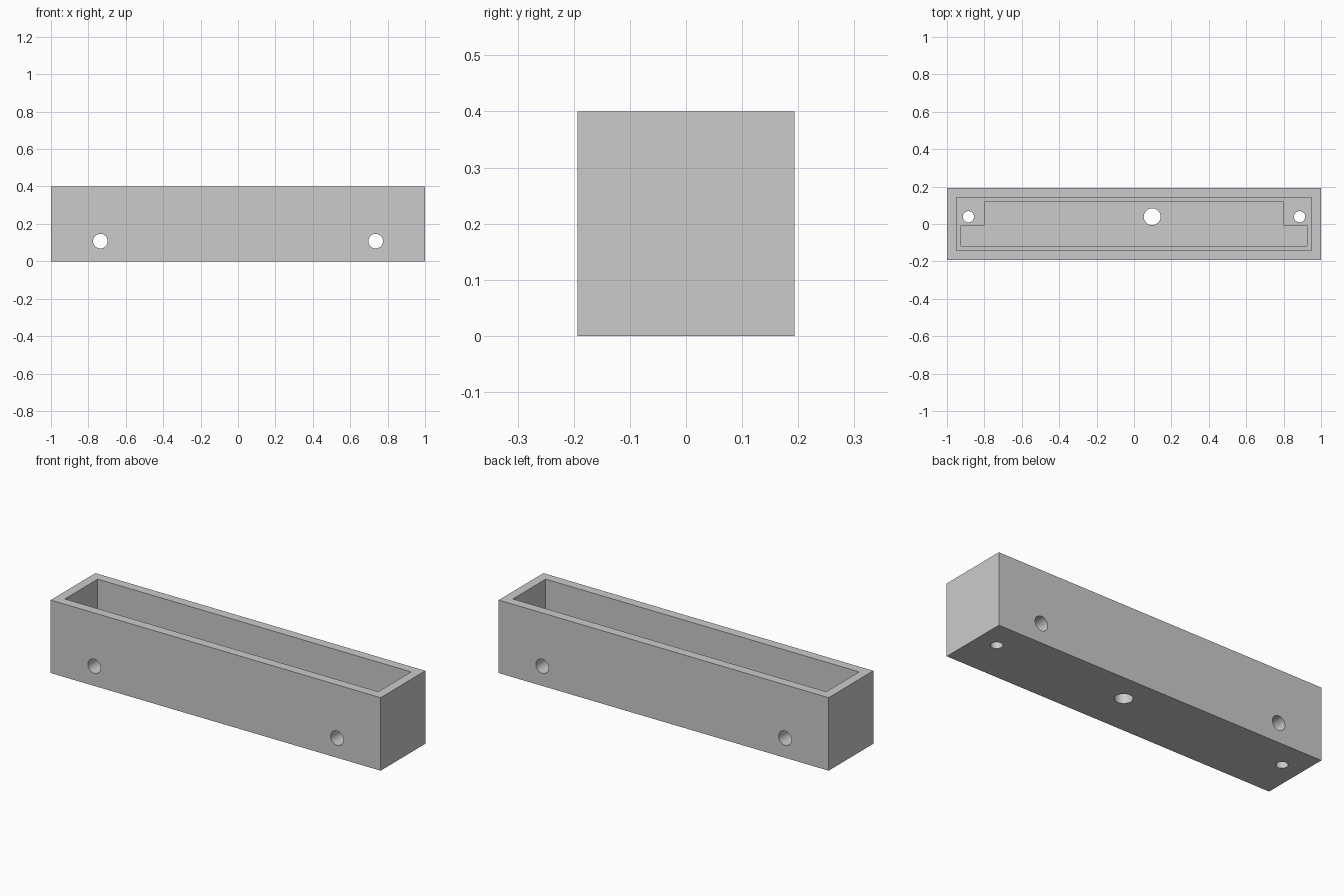
import bpy, bmesh
from mathutils import Matrix

cube = bpy.data.objects.get("Cube")
if cube:
    bpy.data.objects.remove(cube, do_unlink=True)

grey = bpy.data.materials.new("plain_grey")
grey.use_nodes = True
colour = (0.6, 0.6, 0.6, 1)
grey.diffuse_color = colour
grey.node_tree.nodes["Principled BSDF"].inputs["Base Color"].default_value = colour


def make(name, bm):
    mesh = bpy.data.meshes.new(name)
    bm.to_mesh(mesh)
    bm.free()
    mesh.materials.append(grey)
    ob = bpy.data.objects.new(name, mesh)
    bpy.context.collection.objects.link(ob)
    return ob


def block(name, x, y0, y1, z0, z1):
    bm = bmesh.new()
    bmesh.ops.create_cube(bm, size=1)
    bmesh.ops.scale(bm, vec=(2 * x, y1 - y0, z1 - z0), verts=bm.verts)
    bmesh.ops.translate(bm, vec=(0, (y0 + y1) / 2, (z0 + z1) / 2), verts=bm.verts)
    return make(name, bm)


def drill(name, radius, centre, axis="Z"):
    bm = bmesh.new()
    bmesh.ops.create_cone(bm, cap_ends=True, segments=48, radius1=radius,
                          radius2=radius, depth=1.2)
    if axis == "Y":
        bmesh.ops.rotate(bm, matrix=Matrix.Rotation(1.5707963, 3, "X"), verts=bm.verts)
    bmesh.ops.translate(bm, vec=centre, verts=bm.verts)
    return make(name, bm)


# Outer case
case = block("case", 1, -0.193, 0.193, 0, 0.4)

# Wide opening, then a stepped pocket below its ledge
ledge, floor, over = 0.23, 0.18, 0.5
cutters = [
    block("opening_cutter", 0.95, -0.142, 0.142, ledge, over),
    block("front_pocket_cutter", 0.925, -0.117, -0.007, floor, over),
    block("back_pocket_cutter", 0.8, -0.06, 0.117, floor, over),
    drill("cable_hole_cutter", 0.045, (0.097, 0.039, 0.2)),
]

# Screw holes at both ends, upright and crosswise
for side, s in (("left", 1), ("right", -1)):
    cutters.append(drill(side + "_upright_hole_cutter", 0.03, (s * 0.885, 0.039, 0.2)))
    cutters.append(drill(side + "_cross_hole_cutter", 0.039, (s * 0.736, 0, 0.108), "Y"))

for cutter in cutters:
    mod = case.modifiers.new(cutter.name, "BOOLEAN")
    mod.operation, mod.solver, mod.object = "DIFFERENCE", "EXACT", cutter

# Apply the cuts and drop the cutters
bpy.context.view_layer.update()
cut = bpy.data.meshes.new_from_object(case.evaluated_get(bpy.context.evaluated_depsgraph_get()))
case.modifiers.clear()
case.data = cut
for cutter in cutters:
    bpy.data.objects.remove(cutter, do_unlink=True)

# Smooth the bores, keep the box edges sharp
bpy.context.view_layer.objects.active = case
case.select_set(True)
bpy.ops.object.shade_smooth_by_angle(angle=0.6)
